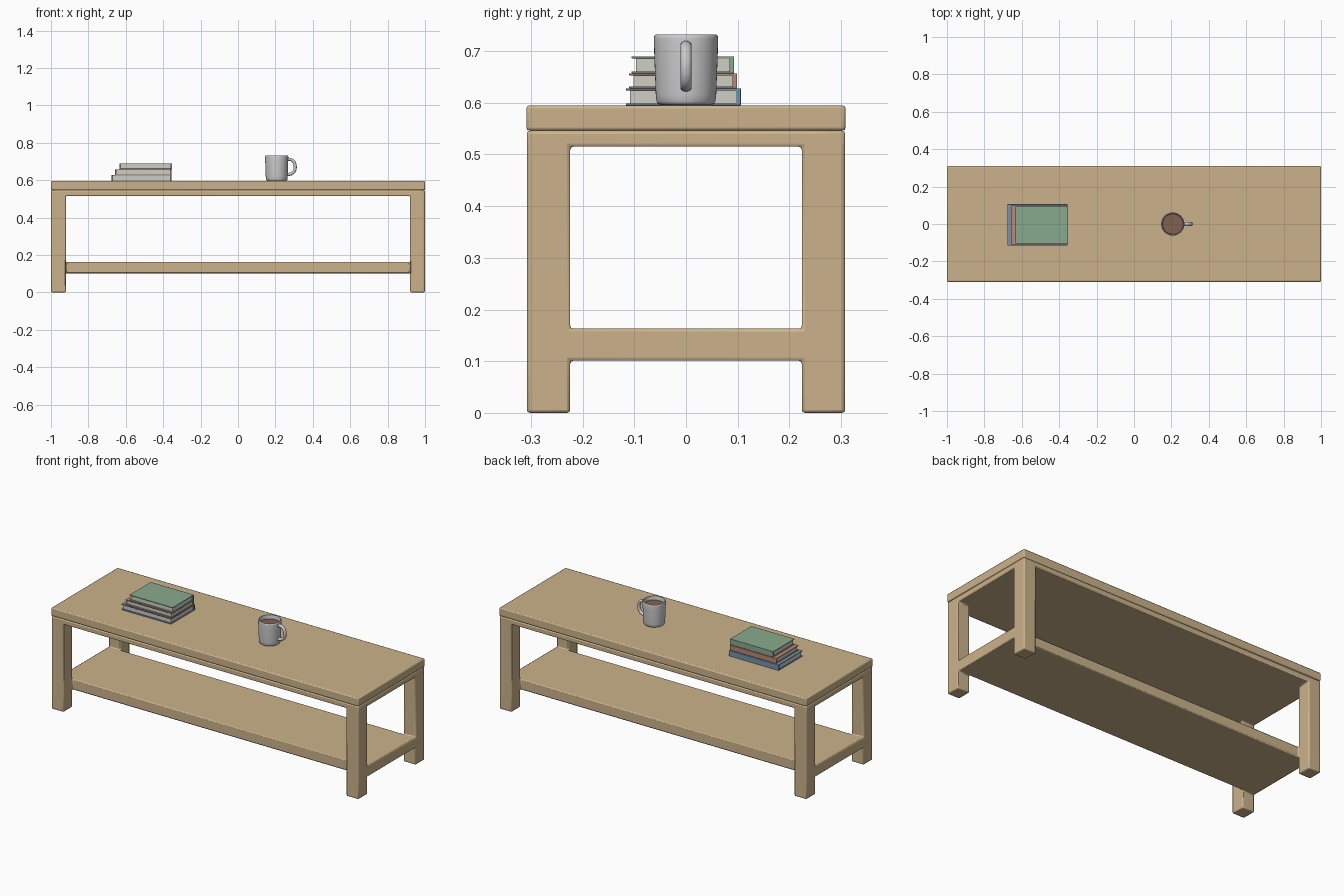
import bpy, bmesh, math
from mathutils import Vector

if "Cube" in bpy.data.objects:
    bpy.data.objects.remove(bpy.data.objects["Cube"])


def material(name, rgb):
    m = bpy.data.materials.new(name)
    m.diffuse_color = (*rgb, 1)
    m.use_nodes = True
    m.node_tree.nodes["Principled BSDF"].inputs["Base Color"].default_value = m.diffuse_color
    return m


def finish(name, bm, mat=None, bevel=0, segments=2):
    bmesh.ops.remove_doubles(bm, verts=bm.verts, dist=1e-5)
    bmesh.ops.recalc_face_normals(bm, faces=bm.faces)
    me = bpy.data.meshes.new(name)
    bm.to_mesh(me)
    bm.free()
    ob = bpy.data.objects.new(name, me)
    bpy.context.collection.objects.link(ob)
    if mat:
        me.materials.append(mat)
    if bevel:
        b = ob.modifiers.new("bevel", 'BEVEL')
        b.width, b.segments, b.limit_method = bevel, segments, 'ANGLE'
    bpy.ops.object.select_all(action='DESELECT')
    bpy.context.view_layer.objects.active = ob
    ob.select_set(True)
    bpy.ops.object.shade_smooth_by_angle(angle=math.radians(35))
    return ob


def box(name, lo, hi, mat=None, bevel=0):
    bm = bmesh.new()
    bmesh.ops.create_cube(bm, size=1)
    lo, hi = Vector(lo), Vector(hi)
    for v in bm.verts:
        v.co = Vector([(lo[i] + hi[i]) / 2 + v.co[i] * (hi[i] - lo[i]) for i in range(3)])
    return finish(name, bm, mat, bevel)


def cell_solid(name, axes, filled, mat, bevel):
    """Solid made from the filled cells of an uneven 3D grid; only outer faces are kept."""
    bm = bmesh.new()
    nx, ny, nz = [len(a) - 1 for a in axes]
    cells = {(i, j, k) for i in range(nx) for j in range(ny) for k in range(nz) if filled(i, j, k)}
    for c in cells:
        for ax in range(3):
            for side in (0, 1):
                n = list(c)
                n[ax] += 2 * side - 1
                if tuple(n) in cells:
                    continue
                u, w = (ax + 1) % 3, (ax + 2) % 3
                quad = []
                for du, dw in ((0, 0), (1, 0), (1, 1), (0, 1)):
                    p = list(c)
                    p[ax] += side
                    p[u] += du
                    p[w] += dw
                    quad.append(bm.verts.new([axes[t][p[t]] for t in range(3)]))
                bm.faces.new(quad)
    return finish(name, bm, mat, bevel)


def lathe(name, profile, centre, mat=None, n=48):
    bm = bmesh.new()
    vs = [bm.verts.new((r, 0, z)) for r, z in profile]
    es = [bm.edges.new(p) for p in zip(vs, vs[1:])]
    bmesh.ops.spin(bm, geom=vs + es, cent=(0, 0, 0), axis=(0, 0, 1), angle=2 * math.pi, steps=n)
    ob = finish(name, bm, mat)
    ob.location = centre
    return ob


wood = material("wood", (0.60, 0.45, 0.26))

# Table: top board, then legs + under-slab + lower shelf as one frame
box("table_top", (-1, -0.309, 0.546), (1, 0.309, 0.595), wood, 0.006)
axes = ([-0.999, -0.92, 0.92, 0.999],
        [-0.308, -0.224, 0.224, 0.308],
        [0, 0.101, 0.163, 0.515, 0.546])
cell_solid("table_frame", axes,
           lambda i, j, k: k == 3 or (i != 1 and j != 1) or (k == 1 and j == 1),
           wood, 0.006)

# Books: two covers and a spine on the +y side, page block inset on the rest
pages = material("pages", (0.62, 0.61, 0.56))
books = [  # name, colour, x0, x1, y0, y1, z0, z1
    ("blue_book", (0.17, 0.30, 0.42), -0.677, -0.355, -0.116, 0.106, 0.595, 0.628),
    ("red_book", (0.50, 0.25, 0.18), -0.657, -0.355, -0.110, 0.099, 0.628, 0.657),
    ("green_book", (0.25, 0.40, 0.27), -0.633, -0.352, -0.105, 0.093, 0.657, 0.690),
]
for name, rgb, x0, x1, y0, y1, z0, z1 in books:
    t, s = 0.004, 0.009
    cover = cell_solid(name + "_cover",
                       ([x0, x1], [y0, y1 - s, y1], [z0, z0 + t, z1 - t, z1]),
                       lambda i, j, k: j == 1 or k != 1,
                       material(name, rgb), 0.0008)
    box(name + "_pages", (x0 + 0.005, y0 + 0.008, z0 + t), (x1 - 0.005, y1 - s, z1 - t), pages)

# Mug: lathed body, coffee surface and swept handle
cx = 0.207
body = [(0, 0), (0.050, 0), (0.054, 0.002), (0.057, 0.007), (0.0585, 0.02), (0.060, 0.06),
        (0.0615, 0.10), (0.062, 0.128), (0.0615, 0.133), (0.059, 0.136), (0.0565, 0.135),
        (0.0548, 0.130), (0.054, 0.10), (0.052, 0.02), (0.045, 0.010), (0, 0.009)]
lathe("mug_body", body, (cx, 0, 0.596))
lathe("coffee", [(0, 0.112), (0.0545, 0.112)], (cx, 0, 0.596), material("coffee", (0.22, 0.12, 0.08)))

path = [(0.057, 0.115), (0.072, 0.116), (0.086, 0.110), (0.096, 0.097), (0.100, 0.078),
        (0.098, 0.060), (0.090, 0.045), (0.077, 0.036), (0.057, 0.034)]
bm = bmesh.new()
rings = []
for i, (x, z) in enumerate(path):
    a, b = path[max(i - 1, 0)], path[min(i + 1, len(path) - 1)]
    d = Vector((b[0] - a[0], 0, b[1] - a[1])).normalized()
    nrm = Vector((-d.z, 0, d.x))
    rings.append([bm.verts.new(Vector((x, 0, z)) + nrm * 0.009 * math.cos(t) + Vector((0, 0.011 * math.sin(t), 0)))
                  for t in [2 * math.pi * k / 12 for k in range(12)]])
for r0, r1 in zip(rings, rings[1:]):
    for k in range(12):
        bm.faces.new((r0[k], r0[(k + 1) % 12], r1[(k + 1) % 12], r1[k]))
handle = finish("mug_handle", bm)
handle.location = (cx, 0, 0.596)
sub = handle.modifiers.new("subsurf", 'SUBSURF')
sub.levels = sub.render_levels = 1
